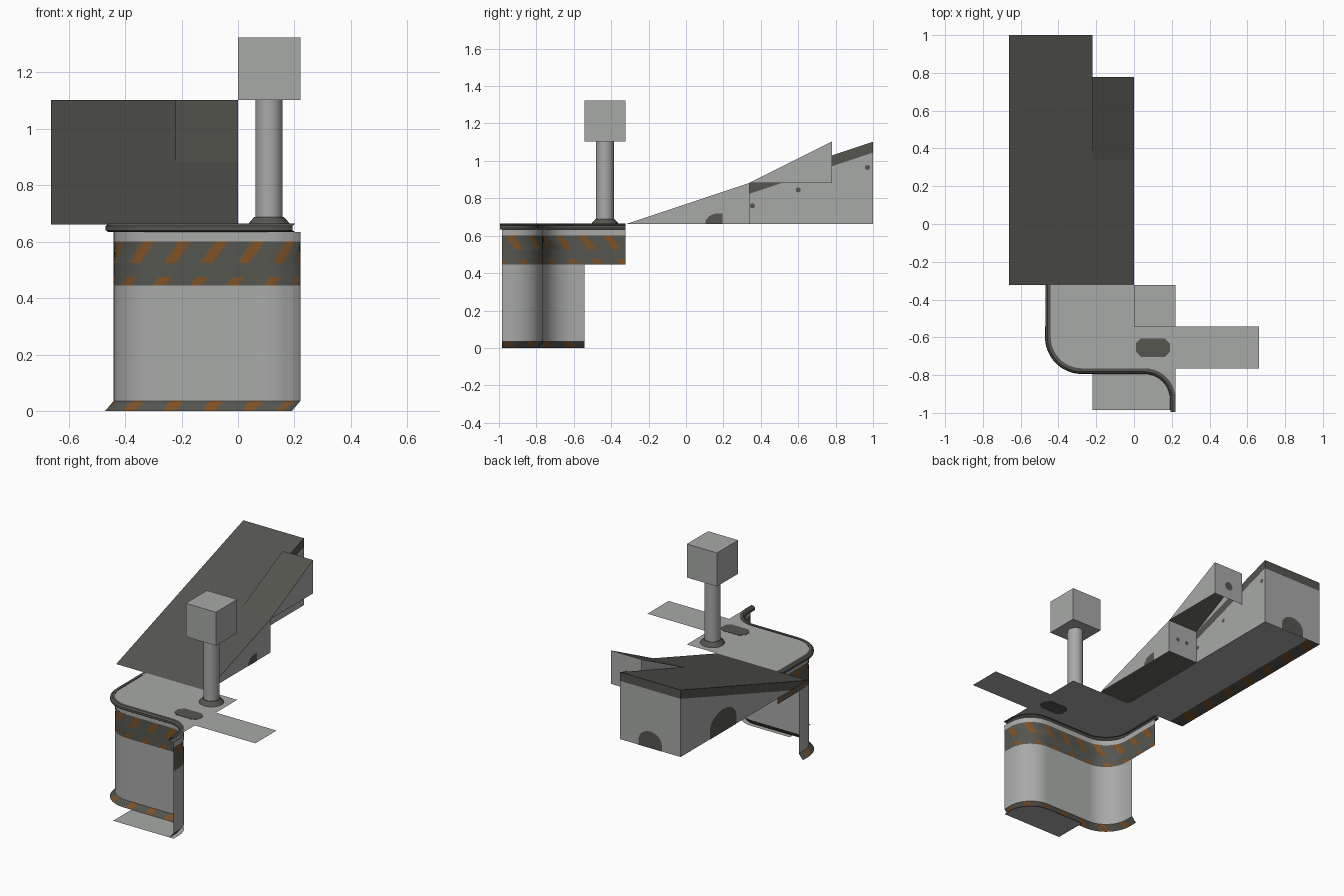
import bpy, bmesh, math

if "Cube" in bpy.data.objects:
    bpy.data.objects.remove(bpy.data.objects["Cube"])

M = 0.2205                                   # layout module
Y = [1 - M * k for k in range(10)]           # module lines from back to front
BASE, MID, TOP = 3 * M, 4 * M, 5 * M         # deck, step and ramp top heights


def material(name, rgb):
    m = bpy.data.materials.new(name)
    m.diffuse_color = (*rgb, 1)
    m.use_nodes = True
    m.node_tree.nodes["Principled BSDF"].inputs["Base Color"].default_value = m.diffuse_color
    return m


LIGHT = material("light_grey", (0.39, 0.40, 0.39))
DARK = material("dark_grey", (0.092, 0.092, 0.08))
ORANGE = material("burnt_orange", (0.21, 0.085, 0.02))
MATS = [LIGHT, DARK, ORANGE]


def build(name, faces, smooth=False):
    """faces: list of (points, colour index)"""
    bm = bmesh.new()
    for pts, mi in faces:
        f = bm.faces.new([bm.verts.new(p) for p in pts])
        f.material_index = mi
    bmesh.ops.remove_doubles(bm, verts=bm.verts, dist=0.00005)
    bmesh.ops.dissolve_degenerate(bm, edges=bm.edges, dist=0.00005)
    me = bpy.data.meshes.new(name)
    bm.to_mesh(me)
    bm.free()
    for m in MATS:
        me.materials.append(m)
    ob = bpy.data.objects.new(name, me)
    bpy.context.collection.objects.link(ob)
    if smooth:
        bpy.ops.object.select_all(action='DESELECT')
        ob.select_set(True)
        bpy.context.view_layer.objects.active = ob
        bpy.ops.object.shade_smooth_by_angle(angle=math.radians(35))
    return ob


# S-shaped plan of the curved wall, by arc length
R = 0.165
S1 = (Y[6] - Y[8]) - R
ARC = R * math.pi / 2
S2 = S1 + ARC
S3 = S2 + 3 * M - 2 * R
S4 = S3 + ARC
END = S4 + M - R
HALF = M                                     # lower wall starts one module in


def path(s, off=0.0, z=0.0):
    if s < S1:
        x, y, a = -2 * M, Y[6] - s, 0
    elif s < S2:
        a = (s - S1) / R
        x, y = -2 * M + R - R * math.cos(a), Y[8] + R - R * math.sin(a)
    elif s < S3:
        x, y, a = -2 * M + R + s - S2, Y[8], math.pi / 2
    elif s < S4:
        a = math.pi / 2 - (s - S3) / R
        x, y = M - R + R * math.cos(a), Y[8] - R + R * math.sin(a)
    else:
        x, y, a = M, Y[8] - R - (s - S4), 0
    return (x - off * math.cos(a), y - off * math.sin(a), z)


def samples(s0, s1):
    out = [s0]
    for a, b, n in ((0, S1, 1), (S1, S2, 10), (S2, S3, 1), (S3, S4, 10), (S4, END, 1)):
        out += [a + (b - a) * k / n for k in range(n + 1)]
    out.append(s1)
    return sorted({round(s, 5) for s in out if s0 <= s <= s1})


def sweep(name, profile, s0, s1, mi):
    ss = samples(s0, s1)
    faces = []
    for a, b in zip(ss, ss[1:]):
        for (o0, z0), (o1, z1) in zip(profile, profile[1:]):
            faces.append(([path(a, o0, z0), path(b, o0, z0),
                           path(b, o1, z1), path(a, o1, z1)], mi))
    return build(name, faces, True)


def stripes(s0, lo, hi, phase, period):
    """Slanted orange stripes on a dark row running along the wall"""
    n, slant, faces = 12, 0.7, []
    step = period / n
    lean = slant * (hi[1] - lo[1])
    for i in range(-n * 12, n * 20):
        a, b = phase + i * step, phase + (i + 1) * step
        c = [min(max(v, s0), END) for v in (a, b, b + lean, a + lean)]
        if max(c) - min(c) < 1e-6 or (c[1] - c[0] < 1e-6 and c[2] - c[3] < 1e-6):
            continue
        pts = [path(c[0], *lo), path(c[1], *lo), path(c[2], *hi), path(c[3], *hi)]
        if c[1] - c[0] < 1e-6:
            pts.pop(1)
        elif c[2] - c[3] < 1e-6:
            pts.pop(2)
        faces.append((pts, 2 if i % n < 4 else 1))
    return faces


# Curved wall with striped band, skirting and edge trim
sweep("lower_wall", [(0, 0.035), (0, 0.445)], HALF, END, 0)
sweep("upper_wall", [(0, 0.60), (0, 0.634)], 0, END, 0)
build("striped_band", stripes(0, (0, 0.445), (0, 0.475), 0.51, 0.13)
      + stripes(0, (0, 0.525), (0, 0.60), 0.547, 0.13), True)
sweep("band_middle", [(0, 0.475), (0, 0.525)], 0, END, 1)
build("skirting", stripes(HALF, (0.03, 0), (0, 0.035), 0.545, 0.14), True)
sweep("deck_trim", [(0, 0.634), (0.018, 0.634), (0.028, 0.64), (0.028, 0.655),
                    (0.018, BASE + 0.003), (0, BASE + 0.003)], 0, END + 0.01, 1)

# Deck sheet with side walkway, and floor in front of the wall
edge = [path(s, 0, BASE) for s in samples(0, END)]
build("deck", [(edge + [(M, Y[8], BASE), (M, Y[7], BASE), (M, Y[6], BASE)], 0)])
build("walkway", [([(M, Y[8], BASE), (3 * M, Y[8], BASE),
                    (3 * M, Y[7], BASE), (M, Y[7], BASE)], 0)])
front = [path(s) for s in samples(S2 + M - R, END)]
build("floor", [([(-M, Y[9], 0)] + front[::-1], 0)])


def prism(name, pts, z0, z1, mi):
    n = len(pts)
    lo, hi = [(x, y, z0) for x, y in pts], [(x, y, z1) for x, y in pts]
    faces = [(hi, mi), (lo[::-1], mi)]
    faces += [([lo[i], lo[(i + 1) % n], hi[(i + 1) % n], hi[i]], mi) for i in range(n)]
    return build(name, faces)


# Dark hatch plate in the deck
hx, hy, c = 0.09, 0.05, 0.028
prism("deck_hatch", [(0.10 + x, -0.655 + y) for x, y in (
    (-hx + c, -hy), (hx - c, -hy), (hx, -hy + c), (hx, hy - c),
    (hx - c, hy), (-hx + c, hy), (-hx, hy - c), (-hx, -hy + c))],
    BASE - 0.002, BASE + 0.002, 1)

# Post with flared foot and cube on top
PX, PY, N = M / 2, (Y[6] + Y[7]) / 2, 24


def ring(r, z):
    return [(PX + r * math.cos(2 * math.pi * k / N),
             PY + r * math.sin(2 * math.pi * k / N), z) for k in range(N)]


def lathe(name, rings, mi):
    build(name, [([a[k], a[(k + 1) % N], b[(k + 1) % N], b[k]], mi)
                 for a, b in zip(rings, rings[1:]) for k in range(N)], True)


lathe("post", [ring(0.048, BASE), ring(0.048, TOP)], 0)
lathe("post_foot", [ring(0.074, BASE), ring(0.07, BASE + 0.006),
                    ring(0.052, 0.688), ring(0.048, 0.688)], 1)
build("post_socket", [(ring(0.048, BASE - 0.002)[::-1], 0)])
prism("post_block", [(0, Y[7]), (M, Y[7]), (M, Y[6]), (0, Y[6])], TOP, 6 * M, 0)

# Ramp: long main wedge plus a narrow side wedge that steps up
L, I, T = -3 * M, -M, 0.058                  # left side, inner side, slab thickness


def slope(y):
    return BASE + (y - Y[6]) / (Y[0] - Y[6]) * (TOP - BASE)


yt = Y[6] + T / (TOP - BASE) * (Y[0] - Y[6])  # where the slab edge meets the deck
b, s, e, u = Y[0], Y[3], Y[6], Y[1]
build("ramp_surface", [
    ([(L, e, BASE), (I, e, BASE), (I, b, TOP), (L, b, TOP)], 1),
    ([(I, e, BASE), (0, e, BASE), (0, s, MID), (I, s, MID)], 1),
    ([(I, s, MID), (0, s, MID), (0, u, TOP), (I, u, TOP)], 1)])
build("ramp_slab_edge", [
    ([(L, e, BASE), (L, b, TOP), (L, b, TOP - T), (L, yt, BASE)], 1),
    ([(L, b, TOP), (I, b, TOP), (I, b, TOP - T), (L, b, TOP - T)], 1),
    ([(I, s, MID - T), (I, b, TOP - T), (I, b, TOP), (I, s, MID)], 1)])
build("ramp_sides", [
    ([(L, yt, BASE), (L, b, TOP - T), (L, b, BASE)], 0),
    ([(L, b, BASE), (L, b, TOP - T), (I, b, TOP - T), (I, b, BASE)], 0),
    ([(I, s, BASE), (I, b, BASE), (I, b, TOP - T), (I, s, MID - T)], 0),
    ([(0, e, BASE), (0, s, BASE), (0, s, MID)], 0),
    ([(0, s, BASE), (I, s, BASE), (I, s, MID), (0, s, MID)], 0),
    ([(0, s, MID), (0, u, MID), (0, u, TOP)], 0),
    ([(0, u, MID), (I, u, MID), (I, u, TOP), (0, u, TOP)], 0),
    ([(I, s, MID), (I, u, TOP), (I, u, slope(u))], 0)])

# Ramp underside with a striped border along the left edge
W = 0.10
under = [([(L + W, e, BASE), (L + W, b, BASE), (I, b, BASE), (I, e, BASE)], 0)]
count = 21
d = (b - e) / count
for i in range(-1, count):
    c0, c1 = e + i * d, e + (i + 1) * d
    q = [(L, max(c0, e)), (L, max(c1, e)), (L + W, min(c1 + d, b)), (L + W, min(c0 + d, b))]
    q = list(dict.fromkeys(q))
    if len(q) > 2:
        under.append(([(x, y, BASE) for x, y in q], 2 if i % 3 == 1 else 1))
build("ramp_underside", under)


# Dark openings and small holes on the ramp sides
def arch(w, h):
    return [(-w, 0)] + [(w * math.cos(a), h * (0.35 + 0.65 * math.sin(a)))
                        for a in (math.pi * (1 - k / 8) for k in range(9))] + [(w, 0)]


def dot(r):
    return [(r * math.cos(k * math.pi / 4), r * math.sin(k * math.pi / 4)) for k in range(8)]


G = 0.002


def on_x(name, x, y, z, pts):
    build(name, [([(x, y + p, z + q) for p, q in pts], 1)])


def on_y(name, x, y, z, pts):
    build(name, [([(x + p, y, z + q) for p, q in pts], 1)])


on_x("side_opening", G, 0.15, BASE, [(-0.045, 0), (-0.045, 0.02), (-0.025, 0.044),
                                     (0.005, 0.056), (0.045, 0.056), (0.045, 0)])
on_x("left_opening", L - G, 0.56, BASE, arch(0.14, 0.15))
on_y("back_opening", -2 * M, b + G, BASE, arch(0.085, 0.11))
on_x("inner_hole_front", I + G, 0.355, 0.76, dot(0.014))
on_x("inner_hole_middle", I + G, 0.60, 0.845, dot(0.014))
on_x("inner_hole_back", I + G, 0.97, 0.965, dot(0.014))
on_y("step_hole_left", -0.14, s + G, 0.77, dot(0.014))
on_y("step_hole_right", -0.07, s + G, 0.77, dot(0.014))
on_y("upper_hole", -M / 2, u + G, 0.97, dot(0.03))
